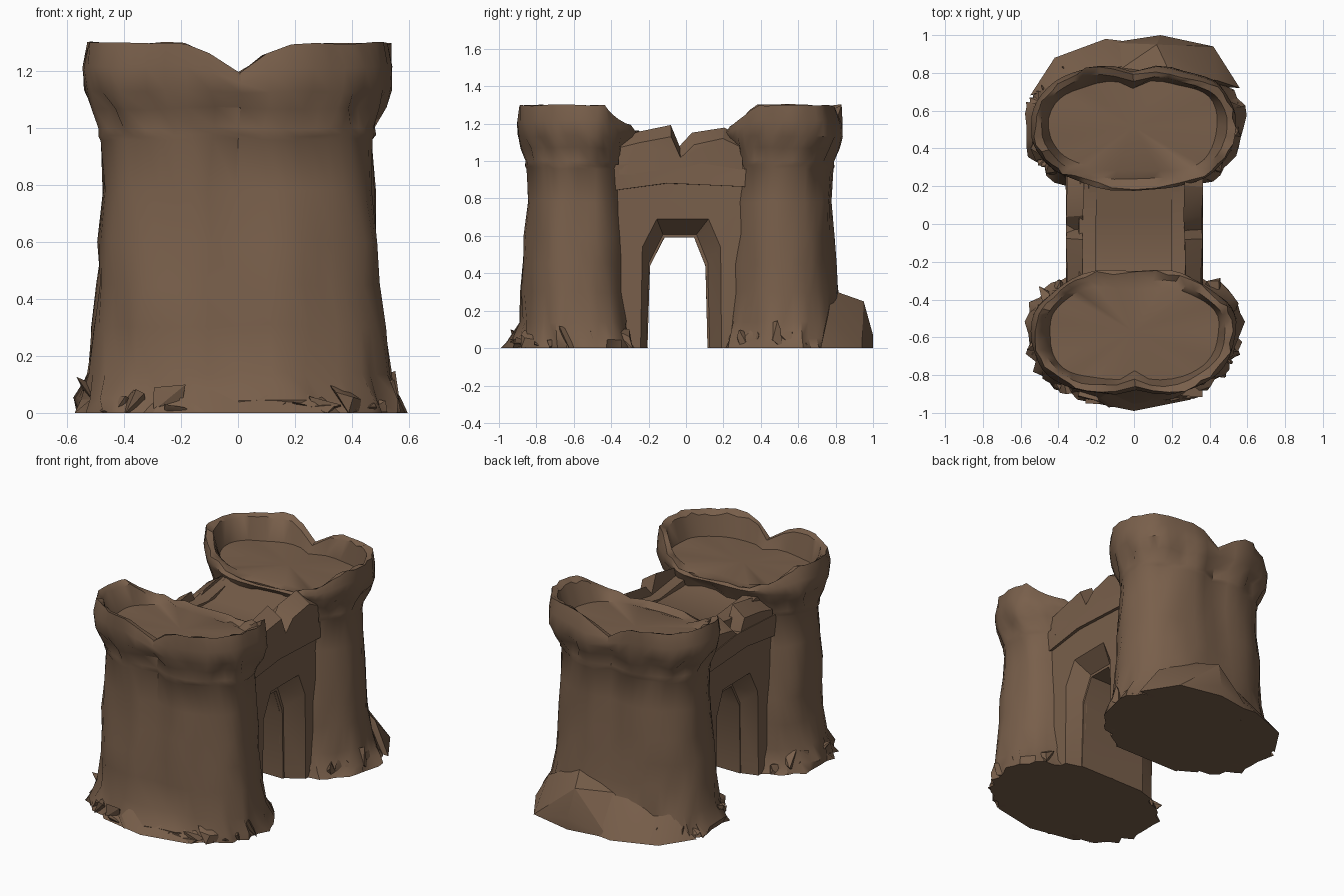
import bpy, bmesh, math, random
from mathutils import Vector, noise

random.seed(7)
if "Cube" in bpy.data.objects:
    bpy.data.objects.remove(bpy.data.objects["Cube"])

stone = bpy.data.materials.new("brown stone")
stone.use_nodes = True
COLOR = (0.19, 0.115, 0.07, 1)
stone.diffuse_color = COLOR
stone.node_tree.nodes["Principled BSDF"].inputs["Base Color"].default_value = COLOR


def finish(name, bm, angle=40):
    """Turn a bmesh into a named stone object."""
    bmesh.ops.recalc_face_normals(bm, faces=bm.faces)
    mesh = bpy.data.meshes.new(name)
    bm.to_mesh(mesh)
    bm.free()
    mesh.materials.append(stone)
    obj = bpy.data.objects.new(name, mesh)
    bpy.context.collection.objects.link(obj)
    bpy.ops.object.select_all(action="DESELECT")
    obj.select_set(True)
    bpy.context.view_layer.objects.active = obj
    bpy.ops.object.shade_smooth_by_angle(angle=math.radians(angle))
    return obj


def roughen(bm, amount, scale=6):
    """Weathering: push vertices about with smooth noise, keeping the foot flat."""
    for v in bm.verts:
        n = noise.noise_vector(v.co * scale) * amount
        v.co += Vector((n.x, n.y, 0 if v.co.z < 0.01 else n.z * 0.5))


def clamp(v, lo=0.0, hi=1.0):
    return max(lo, min(hi, v))


# Towers: a two-lobed outline lofted through (height, outward offset) levels
SEGMENTS = 48
FLOOR = 1.15
FOOT = [(0, .10), (.05, .08), (.14, .055), (.3, .038), (.45, .028), (.6, .02),
        (.78, .01), (.96, 0), (.975, .008), (1.0, .008)]


def rim_height(x, out):
    """Parapet top: notched on the outside, broken down towards the bridge."""
    if out > 0:
        return 1.3 - 0.1 * math.exp(-(x / 0.09) ** 2)
    top = 1.3 - 0.11 * clamp((-out - 0.13) / 0.1)
    return FLOOR + 0.005 if abs(x) < 0.22 and out < -0.1 else top


def tower(name, cy, facing, ry):
    bm = bmesh.new()
    outline = []
    for i in range(SEGMENTS):
        a = 2 * math.pi * i / SEGMENTS
        c, s = math.cos(a), math.sin(a)
        outline.append((0.47 * math.copysign(abs(c) ** 0.8, c),
                        ry * math.copysign(abs(s) ** 0.8, s)))

    def ring(level):
        verts = []
        for i, (x, y) in enumerate(outline):
            z, off = level(i, x, y)
            p = Vector((x, y, 0))
            if y > 0:  # crease between the two lobes, deeper towards the top
                p.y -= (0.01 + 0.035 * z) * math.exp(-(x / 0.07) ** 2)
            p += p.normalized() * off
            verts.append(bm.verts.new((p.x, cy + facing * p.y, z)))
        return verts

    def foot_level(z, off):
        ragged = 0.03 if z < 0.1 else 0.015 if z < 0.2 else 0.004
        return lambda i, x, y: (z, off + random.uniform(-ragged, ragged))

    levels = [foot_level(z, off) for z, off in FOOT]
    # corbel table, parapet outside, rim, parapet inside, floor
    levels += [
        lambda i, x, y: (1.07, 0.045 if i // 2 % 2 else 0.012),
        lambda i, x, y: (1.13, 0.064),
        lambda i, x, y: ((1.13 + rim_height(x, y)) / 2, 0.07),
        lambda i, x, y: (rim_height(x, y), 0.055 + random.uniform(-.012, .012)),
        lambda i, x, y: (rim_height(x, y) - random.uniform(.005, .03), 0.015),
        lambda i, x, y: (FLOOR, -0.025),
    ]
    rings = [ring(level) for level in levels]
    for low, high in zip(rings, rings[1:]):
        for i in range(SEGMENTS):
            j = (i + 1) % SEGMENTS
            bm.faces.new((low[i], low[j], high[j], high[i]))
    bm.faces.new(rings[0])
    hub = bm.verts.new((0, cy, FLOOR))
    for i in range(SEGMENTS):
        bm.faces.new((rings[-1][i], rings[-1][(i + 1) % SEGMENTS], hub))
    roughen(bm, 0.024, 5)
    return finish(name, bm)


tower("front_tower", -0.58, -1, 0.27)
tower("back_tower", 0.515, 1, 0.265)


# Gate walls: side profiles joined across the width, one matching point each
def loft(name, start, end, x0, x1, rough=0.012):
    bm = bmesh.new()
    ends = [[bm.verts.new((x, y, z)) for y, z in profile]
            for x, profile in ((x0, start), (x1, end))]
    count = len(start)
    for i in range(count):
        j = (i + 1) % count
        bm.faces.new((ends[0][i], ends[0][j], ends[1][j], ends[1][i]))
    for verts in ends:
        bm.faces.new(verts)
    bm.normal_update()
    bmesh.ops.triangulate(bm, faces=bm.faces, ngon_method="EAR_CLIP")
    roughen(bm, rough)
    return finish(name, bm, 30)


def arched(y0, y1, crown, top):
    """Closed profile of a wall with a chamfered arch between y0 and y1."""
    arch = [(y0, 0), (y0 + .01, crown - .15), (y0 + .09, crown),
            (y1 - .07, crown), (y1 - .01, crown - .15), (y1, 0)]
    return [(-0.45, 0)] + arch + [(0.4, 0)] + top


# walkway floor ramps up to the back tower
WALKWAY = [(0.4, FLOOR - .01), (0.26, FLOOR - .01), (0.05, 1.06), (-0.26, 1.06), (-0.45, 1.1)]
INNER = arched(-0.205, 0.115, 0.59, WALKWAY)
loft("gate_passage", INNER, INNER, -0.24, 0.24, 0.004)

WALL_TOP = [(0.4, .98), (-0.45, .98)]
BROKEN_TOP = [(-0.36, 1.13), (-0.25, 1.16), (-0.08, 1.19), (-0.03, 1.08),
              (0.04, 1.15), (0.2, 1.18), (0.3, 1.13)]
FOOTING = [(0.3, 1.0), (-0.36, 1.0)]
for side, label, drop in ((1, "left", 0), (-1, "right", 0.05)):
    # splayed arch opening outwards
    loft(label + "_splayed_arch", arched(-0.205, 0.115, 0.59, WALL_TOP),
         arched(-0.245, 0.19, 0.69, WALL_TOP), side * .22, side * .345, .006)
    band = [(-0.42, .84), (-0.1, .88), (0.38, .86), (0.38, .95), (0, 1.0), (-0.42, .98)]
    loft(label + "_string_course", band, band, side * .3, side * .36)
    # parapet leans in from the string course
    upright = [(y, z - drop) for y, z in BROKEN_TOP]
    leaning = [(y, z - .06) for y, z in upright]
    loft(label + "_bridge_parapet", upright + FOOTING,
         leaning + [(0.3, .93), (-0.36, .93)], side * .27, side * .36, 0.015)
    step = [(-0.36, 1), (-0.36, 1.11), (-0.02, 1.07), (0.25, 1.12), (0.25, 1)]
    loft(label + "_wall_walk_step", step, step, side * .2, side * .29)


# Fallen rubble: convex lumps
def hull(bm, points):
    verts = [bm.verts.new((clamp(x, -.6, .6), clamp(y, -.99, 1), max(z, 0)))
             for x, y, z in points]
    out = bmesh.ops.convex_hull(bm, input=verts)
    bmesh.ops.delete(bm, geom=list(set(out["geom_interior"])), context="VERTS")


rubble = bmesh.new()
for cy, facing, ry in ((-0.58, -1, .27), (0.515, 1, .265)):
    for k in range(38):
        a = math.radians(-48 + 276 * k / 37) + random.uniform(-.05, .05)
        c, s = math.cos(a), math.sin(a)
        x = 0.515 * math.copysign(abs(c) ** .8, c)
        y = cy + facing * (ry + .05) * math.copysign(abs(s) ** .8, s)
        size = random.uniform(.035, .07)
        # larger heaps lie at the sides, near the gate
        tall = random.uniform(1.5, 3) if s < 0.2 else random.uniform(.4, 2)
        hull(rubble, [(x + random.uniform(-1, 1) * size, y + random.uniform(-1, 1) * size,
                       random.uniform(-.5, 1) * size * tall) for _ in range(9)])
finish("rubble", rubble, 25)

slabs = bmesh.new()
hull(slabs, [(-.15, .76, 0), (-.12, .96, 0), (.14, 1, 0), (.14, 1, .07), (.42, .94, 0),
             (.56, .72, 0), (.12, .95, .25), (.2, .78, .31), (.44, .76, .18), (-.1, .8, .22)])
hull(slabs, [(-.55, .68, 0), (-.42, .88, 0), (-.15, .98, 0), (.1, .95, 0), (.1, .86, .22),
             (-.15, .82, .21), (-.4, .74, .15)])
hull(slabs, [(-.4, -.82, 0), (-.3, -.93, 0), (0, -.99, 0), (.3, -.93, 0), (.4, -.82, 0),
             (.2, -.86, .12), (-.2, -.86, .14)])
finish("fallen_slabs", slabs, 25)
